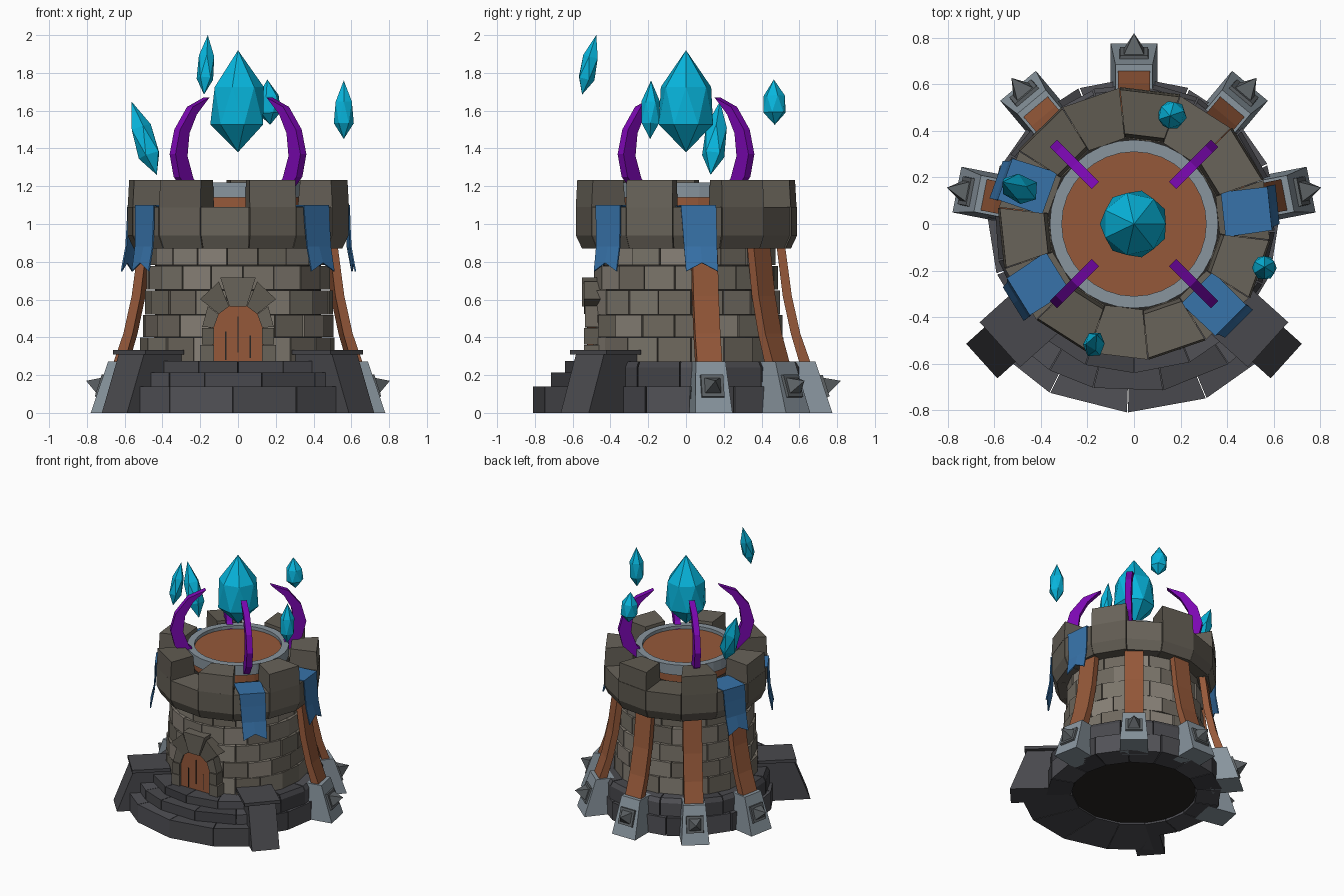
import bpy, bmesh, random
from math import sin, cos, radians, pi
from mathutils import Vector

if "Cube" in bpy.data.objects:
    bpy.data.objects.remove(bpy.data.objects["Cube"])

random.seed(4)


def mat(name, hexcol):
    rgb = [(((hexcol >> s) & 255) / 255) ** 2.2 for s in (16, 8, 0)]
    m = bpy.data.materials.new(name)
    m.diffuse_color = (*rgb, 1)
    m.use_nodes = True
    m.node_tree.nodes["Principled BSDF"].inputs["Base Color"].default_value = m.diffuse_color
    return m


STONE = [mat("stone_a", 0x7A746A), mat("stone_b", 0x6E685E), mat("stone_c", 0x878076)]
TRIM = [mat("trim_a", 0x68635A), mat("trim_b", 0x605B52)]
DARK = [mat("dark_a", 0x4A4A4E), mat("dark_b", 0x525257), mat("dark_c", 0x434347)]
STEEL, IRON = [mat("steel", 0x87939C)], [mat("iron", 0x5E6366)]
WOOD, SHADOW = [mat("wood", 0x94593C)], [mat("shadow", 0x2C2A28)]
BLUE, CYAN, PURPLE = [mat("cloth", 0x3A72A8)], [mat("crystal", 0x10B4DC)], [mat("horn", 0x7A10B0)]


def finish(name, bm, mats):
    bmesh.ops.recalc_face_normals(bm, faces=bm.faces)
    me = bpy.data.meshes.new(name)
    bm.to_mesh(me)
    bm.free()
    for m in mats:
        me.materials.append(m)
    ob = bpy.data.objects.new(name, me)
    bpy.context.collection.objects.link(ob)
    return ob


def prism(bm, a, b, mi=0):
    """Solid between two matching loops of points."""
    va, vb = [bm.verts.new(p) for p in a], [bm.verts.new(p) for p in b]
    n = len(va)
    fs = [bm.faces.new(va), bm.faces.new(vb)]
    fs += [bm.faces.new((va[i], va[(i + 1) % n], vb[(i + 1) % n], vb[i])) for i in range(n)]
    for f in fs:
        f.material_index = mi


def at(deg, r, t, z):
    """Point at radius r in direction deg, t sideways."""
    a = radians(deg)
    return Vector((r * cos(a) - t * sin(a), r * sin(a) + t * cos(a), z))


def slab(bm, deg, prof, hw):
    """Radial (r, z) profile given thickness 2*hw."""
    prism(bm, [at(deg, r, -hw, z) for r, z in prof], [at(deg, r, hw, z) for r, z in prof])


def blocks(name, angles, prof, mats, gap=0.35, jitter=0.0):
    """Wedge blocks between (start, end) angles with an (r, z) profile."""
    bm = bmesh.new()
    for a0, a1 in angles:
        j = random.uniform(-jitter, jitter)
        rmax = max(p[0] for p in prof)
        pr = [(r + j if r > rmax - 0.06 else r, z) for r, z in prof]
        prism(bm, [at(a0 + gap, r, 0, z) for r, z in pr], [at(a1 - gap, r, 0, z) for r, z in pr],
              random.randrange(len(mats)))
    return finish(name, bm, mats)


def box_prof(r0, r1, z0, z1):
    return [(r0, z0), (r1, z0), (r1, z1), (r0, z1)]


def even(start, step, n):
    return [(start + i * step, start + (i + 1) * step) for i in range(n)]


def cylinder(name, r, z0, z1, mats, n=32):
    bm = bmesh.new()
    prism(bm, [at(i * 360 / n, r, 0, z0) for i in range(n)], [at(i * 360 / n, r, 0, z1) for i in range(n)])
    return finish(name, bm, mats)


# Tower core and brick courses
cylinder("tower_core", 0.44, 0.012, 1.07, SHADOW)
levels = [0.27, 0.40, 0.52, 0.65, 0.78, 0.88]
radii = [0.515, 0.508, 0.498, 0.488, 0.472]
for i, r in enumerate(radii):
    blocks(f"brick_course_{i}", even(i % 2 * 10 + 3, 20, 18),
           box_prof(0.42, r, levels[i] + 0.002, levels[i + 1] - 0.002), STONE, 0.3, 0.006)

# Dark footing around the sides and back
blocks("footing_lower", even(-42, 22, 12), box_prof(0.45, 0.625, 0, 0.14), DARK, 0.3, 0.005)
blocks("footing_upper", even(-47, 22, 12),
       [(0.43, 0.14), (0.605, 0.14), (0.605, 0.24), (0.585, 0.272), (0.43, 0.272)], DARK, 0.3, 0.005)

# Curved front steps
for i, (r, z0, z1, cuts) in enumerate([(0.81, 0, 0.14, (-50, -26.5, -2, 22.5, 48)),
                                       (0.725, 0.14, 0.215, (-48, -30, -14, 10, 34, 48)),
                                       (0.64, 0.215, 0.275, (-47, -19, 0, 22, 47))]):
    blocks(f"step_{i}", [(-90 + a, -90 + b) for a, b in zip(cuts, cuts[1:])],
           box_prof(0.44, r, z0, z1), DARK, 0.15)

# Sloped walls flanking the steps
for side, deg in (("right", -42), ("left", -138)):
    bm = bmesh.new()
    slab(bm, deg, [(0.46, 0), (0.88, 0), (0.76, 0.31), (0.46, 0.31)], 0.1)
    finish(f"step_wall_{side}", bm, DARK[:1])
    bm = bmesh.new()
    slab(bm, deg, box_prof(0.5, 0.775, 0.308, 0.332), 0.13)
    finish(f"step_wall_cap_{side}", bm, DARK[:1])

# Buttresses: foot, spiked plate, curved timber
for i, deg in enumerate((11, 50, 90, 130, 169)):
    bm = bmesh.new()
    foot = lambda r0, r1, w, z: [at(deg, r0, -w, z), at(deg, r1, -w, z), at(deg, r1, w, z), at(deg, r0, w, z)]
    prism(bm, foot(0.55, 0.775, 0.1, 0), foot(0.55, 0.685, 0.08, 0.272))
    finish(f"buttress_foot_{i}", bm, STEEL)

    def square(h, off):
        c, s = cos(radians(18)), sin(radians(18))
        return [at(deg, 0.727 + off * c - v * s, u, 0.14 + off * s + v * c)
                for u, v in ((-h, -h), (h, -h), (h, h), (-h, h))]
    bm = bmesh.new()
    prism(bm, square(0.066, -0.03), square(0.06, 0.016))
    prism(bm, square(0.046, 0.01), square(0.001, 0.095))
    finish(f"buttress_spike_{i}", bm, IRON)
    bm = bmesh.new()
    slab(bm, deg, [(0.665, 0.25), (0.605, 0.42), (0.56, 0.62), (0.525, 0.88),
                   (0.48, 0.88), (0.512, 0.62), (0.555, 0.42), (0.605, 0.25)], 0.068)
    finish(f"buttress_timber_{i}", bm, WOOD)

# Crown ring and merlons
STEP = 360 / 14
START = 6 - STEP / 2
blocks("crown_ring", even(START, STEP, 14),
       [(0.42, 0.87), (0.555, 0.87), (0.588, 0.94), (0.588, 1.09), (0.37, 1.09), (0.37, 1.0)], TRIM, 0.2, 0.004)
blocks("merlons", even(START + STEP, STEP, 14)[::2],
       [(0.375, 1.088), (0.588, 1.088), (0.58, 1.232), (0.39, 1.232)], TRIM, 0.1, 0.004)

# Platform with metal rim
cylinder("platform", 0.325, 1.0, 1.195, WOOD)
bm = bmesh.new()
N = 32
rim = [[bm.verts.new(at(k * 360 / N, r, 0, z)) for r, z in box_prof(0.31, 0.362, 1.14, 1.22)] for k in range(N)]
for k in range(N):
    for j in range(4):
        p, q = rim[k], rim[(k + 1) % N]
        bm.faces.new((p[j], p[(j + 1) % 4], q[(j + 1) % 4], q[j]))
finish("platform_rim", bm, STEEL)

# Horns curling around the crystal
for i in range(4):
    bm = bmesh.new()
    slab(bm, 45 + 90 * i, [(0.235, 1.67), (0.36, 1.62), (0.455, 1.5), (0.49, 1.37), (0.46, 1.25), (0.36, 1.15),
                           (0.24, 1.09), (0.28, 1.17), (0.355, 1.24), (0.4, 1.36), (0.385, 1.48), (0.33, 1.58)], 0.022)
    finish(f"horn_{i}", bm, PURPLE)


# Crystals
def crystal(name, lo, hi, r, n, low=0.27, high=0.64):
    lo, hi = Vector(lo), Vector(hi)
    q = (hi - lo).to_track_quat('Z', 'Y')
    bm = bmesh.new()
    for f, rr, tw in ((0, 0, 0), (low, r, 0), (high, r * 0.93, 0.5), (1, 0, 0)):
        for k in range(n if rr else 1):
            a = 2 * pi * (k + tw) / n
            bm.verts.new(lo.lerp(hi, f) + q @ Vector((rr * cos(a), rr * sin(a), 0)))
    bmesh.ops.convex_hull(bm, input=bm.verts)
    finish(name, bm, CYAN)


crystal("main_crystal", (0, 0, 1.38), (0, 0, 1.92), 0.147, 7)
crystal("shard_left", (-0.43, 0.13, 1.26), (-0.565, 0.18, 1.65), 0.062, 5)
crystal("shard_front", (-0.18, -0.55, 1.685), (-0.16, -0.475, 2.0), 0.046, 5)
crystal("shard_back", (0.17, 0.47, 1.525), (0.155, 0.465, 1.765), 0.062, 6)
crystal("shard_right", (0.56, -0.19, 1.45), (0.56, -0.185, 1.76), 0.053, 6)

# Banners draped through the gaps
for i, deg in enumerate((6, -45.4, 211.7, 160.3)):
    bm = bmesh.new()
    path = [(0.385, 1.098), (0.587, 1.1), (0.59, 1.0), (0.597, 0.88), (0.622, 0.75)]
    rows = []
    for j, (r, z) in enumerate(path):
        w, sh = 0.097 - 0.003 * j, 0.005 * j
        rows.append([bm.verts.new(at(deg, r, sh + s * w, z + (0.045 if j == 4 and s == 0 else 0)))
                     for s in (-1, 0, 1)])
    for p, q in zip(rows, rows[1:]):
        for k in (0, 1):
            bm.faces.new((p[k], p[k + 1], q[k + 1], q[k]))
    ob = finish(f"banner_{i}", bm, BLUE)
    ob.modifiers.new("thickness", 'SOLIDIFY').thickness = 0.008

# Arched door with stone surround
Y = lambda pts, y: [(x, y, z) for x, z in pts]
ZC = 0.445
arch = [(0.135 * cos(radians(a)), ZC + 0.13 * sin(radians(a))) for a in range(0, 181, 20)]
bm = bmesh.new()
door = [(-0.135, 0.27), (0.135, 0.27)] + arch
prism(bm, Y(door, -0.44), Y(door, -0.522))
finish("door", bm, WOOD)
bm = bmesh.new()
for x, z0, z1 in ((-0.065, 0.28, 0.43), (0.0, 0.32, 0.51), (0.065, 0.29, 0.41)):
    s = [(x - 0.003, z0), (x + 0.003, z0), (x + 0.003, z1), (x - 0.003, z1)]
    prism(bm, Y(s, -0.5), Y(s, -0.524))
finish("door_cracks", bm, SHADOW)
bm = bmesh.new()
ray = lambda a, r: (r * cos(radians(a)), ZC + r * sin(radians(a)))
stones = [([ray(a0, 0.128), ray(a0, o0), ray(a1, o1), ray(a1, 0.128)], y)
          for a0, a1, o0, o1, y in ((3, 37, 0.19, 0.2, -0.535), (38, 68, 0.255, 0.27, -0.54))]
stones += [([(0.128, z0), (x, z0), (x, z1), (0.128, z1)], -0.54)
           for x, z0, z1 in ((0.2, 0.27, 0.36), (0.19, 0.363, 0.45))]
for k, (s, y) in enumerate(stones):
    for m in (1, -1):
        pts = [(m * x, z) for x, z in s]
        prism(bm, Y(pts, -0.42), Y(pts, y), k % 2)
key = [ray(69, 0.128), ray(71, 0.288), ray(109, 0.288), ray(111, 0.128)]
prism(bm, Y(key, -0.42), Y(key, -0.55))
finish("door_surround", bm, TRIM)
